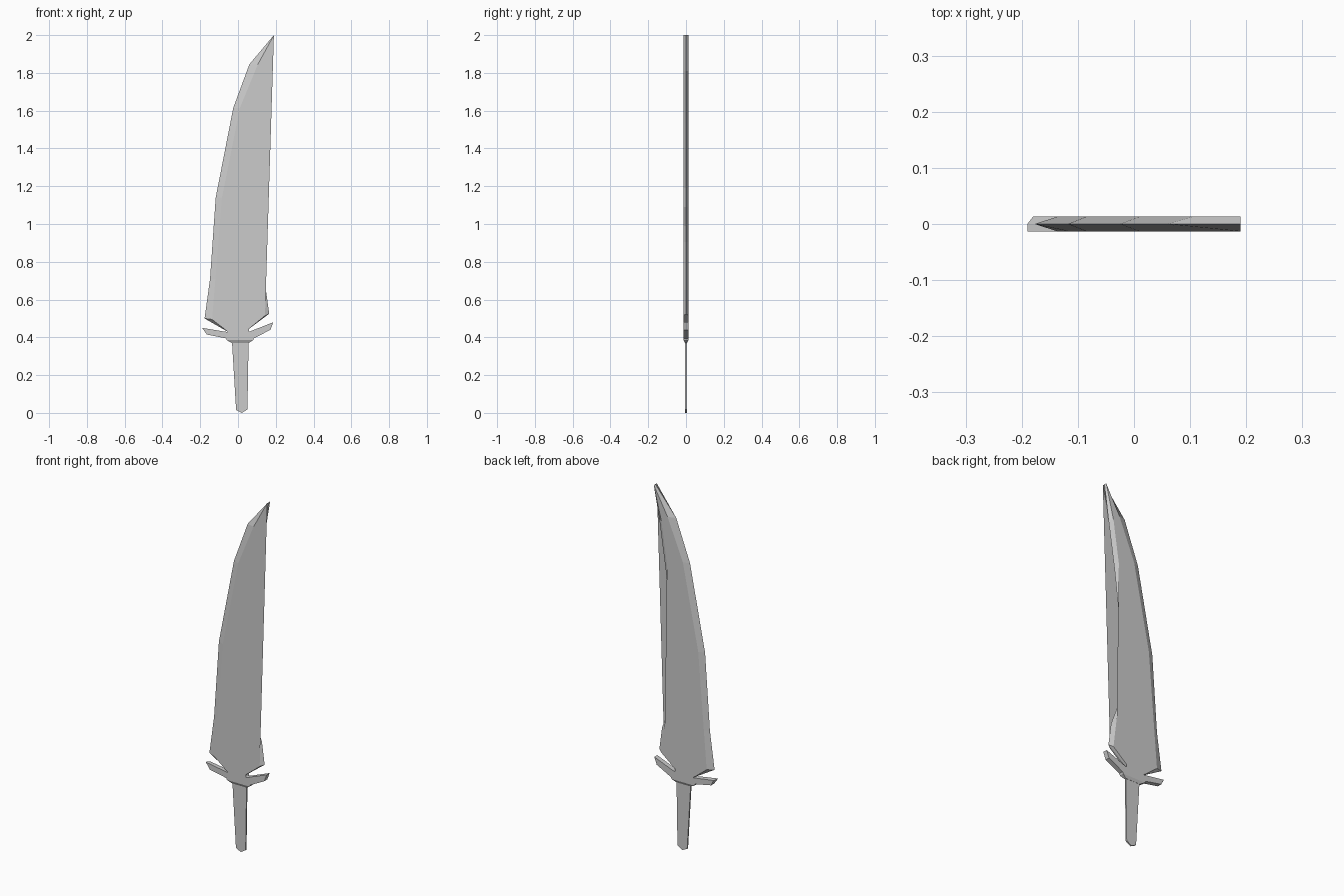
import bpy, bmesh

if "Cube" in bpy.data.objects:
    bpy.data.objects.remove(bpy.data.objects["Cube"])

T = 0.013  # half thickness of blade and guard


def build(name, rings, cap_ends=True):
    """Skin matching closed rings of 3D points, then cap both ends."""
    bm = bmesh.new()
    loops = [[bm.verts.new(p) for p in ring] for ring in rings]
    for a, b in zip(loops, loops[1:]):
        n = len(a)
        for i in range(n):
            j = (i + 1) % n
            bm.faces.new((a[i], a[j], b[j], b[i]))
    caps = [bm.faces.new(loops[0][::-1]), bm.faces.new(loops[-1])]
    bmesh.ops.triangulate(bm, faces=caps)
    bmesh.ops.remove_doubles(bm, verts=bm.verts, dist=1e-5)
    bmesh.ops.recalc_face_normals(bm, faces=bm.faces)
    mesh = bpy.data.meshes.new(name)
    bm.to_mesh(mesh)
    bm.free()
    ob = bpy.data.objects.new(name, mesh)
    bpy.context.collection.objects.link(ob)
    return ob


def at_y(outline, y):
    return [(x, y, z) for x, z in outline]


# Blade: sharp outline on the mid plane, inset face outline front and back
# each row: edge x, edge z, inset dx, inset dz
rows = [
    (0.19, 2.00, 0, 0),
    (0.06, 1.845, 0.045, 0),
    (-0.025, 1.615, 0.035, 0),
    (-0.118, 1.14, 0.033, 0),
    (-0.148, 0.71, 0.032, 0),
    (-0.177, 0.50, 0.04, -0.005),
    (-0.055, 0.43, 0, 0),
    (-0.055, 0.40, 0, 0),
    (0.06, 0.40, 0, 0),
    (0.045, 0.435, 0, 0),
    (0.165, 0.525, -0.022, -0.01),
    (0.148, 0.65, -0.026, 0),
    (0.10, 0.78, -0.024, 0),
    (0.07, 0.905, -0.022, 0),
    (0.07, 0.99, -0.022, 0),
    (0.108, 1.09, -0.025, 0),
    (0.085, 1.19, -0.022, 0),
    (0.125, 1.535, -0.022, 0),
    (0.165, 1.81, -0.022, 0),
]
edge = [(x, z) for x, z, dx, dz in rows]
face = [(x + dx, z + dz) for x, z, dx, dz in rows]
build("blade", [at_y(face, -T), at_y(edge, 0), at_y(face, T)])

# Guard: two swept wings joined under the blade
guard = [(-0.19, 0.45), (-0.165, 0.415), (-0.065, 0.395), (0.085, 0.395),
         (0.172, 0.44), (0.187, 0.48), (0.065, 0.432), (-0.055, 0.428)]
back = [(-0.18, 0.446)] + guard[1:]
build("guard", [at_y(guard, -T), at_y(guard, 0), at_y(back, T)])


# Collar: tapers from the guard down to the grip
def rect(x0, x1, h, z):
    return [(x0, -h, z), (x1, -h, z), (x1, h, z), (x0, h, z)]


build("collar", [rect(-0.065, 0.085, T, 0.397),
                 rect(-0.06, 0.08, T, 0.385),
                 rect(-0.032, 0.057, 0.005, 0.37)])

# Grip: thin flat tang with a blunt pointed end
grip = [(-0.032, 0.38), (-0.01, 0.015), (0.02, 0.0), (0.05, 0.018), (0.056, 0.38)]
build("grip", [at_y(grip, -0.004), at_y(grip, 0.004)])
